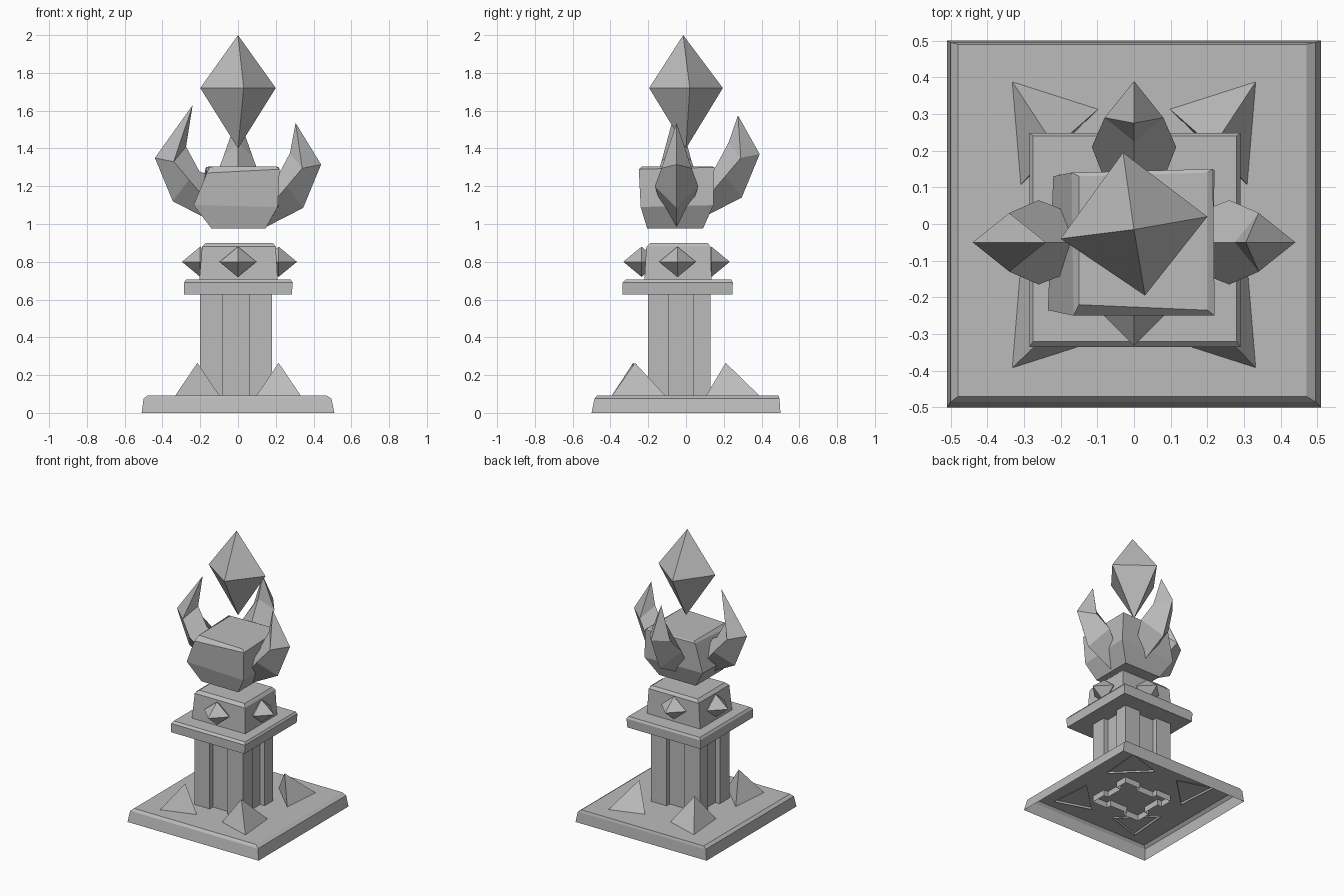
import bpy, bmesh, math
from mathutils import Matrix, Vector

cube = bpy.data.objects.get("Cube")
if cube:
    bpy.data.objects.remove(cube, do_unlink=True)

stone = bpy.data.materials.new("grey_stone")
stone.use_nodes = True
GREY = (0.5, 0.5, 0.5, 1)
stone.diffuse_color = GREY
stone.node_tree.nodes["Principled BSDF"].inputs["Base Color"].default_value = GREY


def rect(x0, x1, y0, y1, z):
    return [(x0, y0, z), (x1, y0, z), (x1, y1, z), (x0, y1, z)]


def loft(name, rings, bottom=True, matrix=Matrix()):
    """Skin a stack of rings; a ring of one point becomes a tip."""
    bm = bmesh.new()
    rows = [[bm.verts.new(matrix @ Vector(p)) for p in ring] for ring in rings]
    for a, b in zip(rows, rows[1:]):
        n = max(len(a), len(b))
        for i in range(n):
            j = (i + 1) % n
            if len(a) == 1:
                bm.faces.new((a[0], b[j], b[i]))
            elif len(b) == 1:
                bm.faces.new((a[i], a[j], b[0]))
            else:
                bm.faces.new((a[i], a[j], b[j], b[i]))
    if bottom and len(rows[0]) > 2:
        bm.faces.new(rows[0][::-1])
    if len(rows[-1]) > 2:
        bm.faces.new(rows[-1])
    bmesh.ops.recalc_face_normals(bm, faces=bm.faces)
    mesh = bpy.data.meshes.new(name)
    bm.to_mesh(mesh)
    bm.free()
    mesh.materials.append(stone)
    obj = bpy.data.objects.new(name, mesh)
    bpy.context.collection.objects.link(obj)
    return obj


# Hollow base slab, open underneath
loft("base_slab", [rect(-0.51, 0.51, -0.5, 0.5, 0),
                   rect(-0.5, 0.495, -0.485, 0.495, 0.075),
                   rect(-0.48, 0.47, -0.47, 0.49, 0.092)], bottom=False)

# Corner rocks: right-angled footprints with a peak
for name, sx, sy, peak_y in (("front_left", 1, -1, 0.27), ("front_right", -1, -1, 0.28),
                             ("back_left", 1, 1, 0.21), ("back_right", -1, 1, 0.21)):
    foot = [(sx * 0.34, sy * 0.4, 0.08), (sx * 0.09, sy * 0.32, 0.08),
            (sx * 0.315, sy * 0.1, 0.08)]
    loft(name + "_rock", [foot, [(sx * 0.215, sy * peak_y, 0.265)]], bottom=False)

# Column with a groove down the middle of each side
X0, X1, Y0, Y1, D = -0.2, 0.18, -0.2, 0.13, 0.035
GX, GY = (-0.08, 0.06), (-0.09, 0.04)
outline = [(X0, Y0), (GX[0], Y0), (GX[0], Y0 + D), (GX[1], Y0 + D), (GX[1], Y0),
           (X1, Y0), (X1, GY[0]), (X1 - D, GY[0]), (X1 - D, GY[1]), (X1, GY[1]),
           (X1, Y1), (GX[1], Y1), (GX[1], Y1 - D), (GX[0], Y1 - D), (GX[0], Y1),
           (X0, Y1), (X0, GY[1]), (X0 + D, GY[1]), (X0 + D, GY[0]), (X0, GY[0])]
loft("column", [[(x, y, z) for x, y in outline] for z in (0.05, 0.64)], bottom=False)

# Capital plate and block
loft("capital_plate", [rect(-0.285, 0.285, -0.335, 0.245, 0.628),
                       rect(-0.285, 0.29, -0.335, 0.248, 0.69),
                       rect(-0.275, 0.28, -0.32, 0.24, 0.705)])
loft("capital_block", [rect(-0.205, 0.21, -0.22, 0.135, 0.7),
                       rect(-0.19, 0.2, -0.21, 0.13, 0.88),
                       rect(-0.17, 0.185, -0.19, 0.115, 0.9)])

# Octahedral studs on the four block faces
for name, x, y in (("front", 0, -0.235), ("back", 0, 0.135),
                   ("left", 0.215, -0.045), ("right", -0.2, -0.045)):
    r = 0.097
    ring = [(x + r, y, 0.8), (x, y + r, 0.8), (x - r, y, 0.8), (x, y - r, 0.8)]
    loft(name + "_stud", [[(x, y, 0.72)], ring, [(x, y, 0.88)]])

# Floating rough-cut bowl
loft("bowl", [rect(-0.14, 0.145, -0.205, 0.09, 0.975),
              [(-0.235, -0.235, 1.1), (0.21, -0.24, 1.09),
               (0.22, 0.145, 1.1), (-0.22, 0.13, 1.1)],
              [(-0.165, -0.25, 1.27), (0.22, -0.25, 1.29),
               (0.215, 0.15, 1.3), (-0.17, 0.14, 1.3)],
              [(-0.15, -0.22, 1.303), (0.2, -0.235, 1.305),
               (0.2, 0.14, 1.305), (-0.15, 0.13, 1.305)]])


# Curved claws with a diamond section, built pointing along +x
def claw(name, angle, lift, tip_r, tip_z):
    sections = [((0.15, 1.02), (0.17, 1.13), (0.14, 1.25), 0.08),
                ((0.345, 1.12), (0.26, 1.235), (0.205, 1.28), 0.115),
                ((0.44, 1.35), (0.34, 1.33), (0.275, 1.41), 0.08)]
    rings = []
    for outer, side, inner, w in sections:
        rings.append([(outer[0], 0, outer[1] + lift), (side[0], w, side[1] + lift),
                      (inner[0], 0, inner[1] + lift), (side[0], -w, side[1] + lift)])
    rings.append([(tip_r, 0, tip_z)])
    turn = Matrix.Translation((0, -0.05, 0)) @ Matrix.Rotation(math.radians(angle), 4, 'Z')
    loft(name, rings, matrix=turn)


claw("left_claw", 0, -0.035, 0.305, 1.535)
claw("back_claw", 90, 0.02, 0.325, 1.575)
claw("right_claw", 180, 0, 0.24, 1.63)

# Floating crystal
loft("crystal", [[(0, 0, 1.4)],
                 [(-0.2, -0.04, 1.72), (0.03, -0.195, 1.72),
                  (0.2, 0.02, 1.72), (-0.03, 0.195, 1.72)],
                 [(0, -0.015, 2)]])
